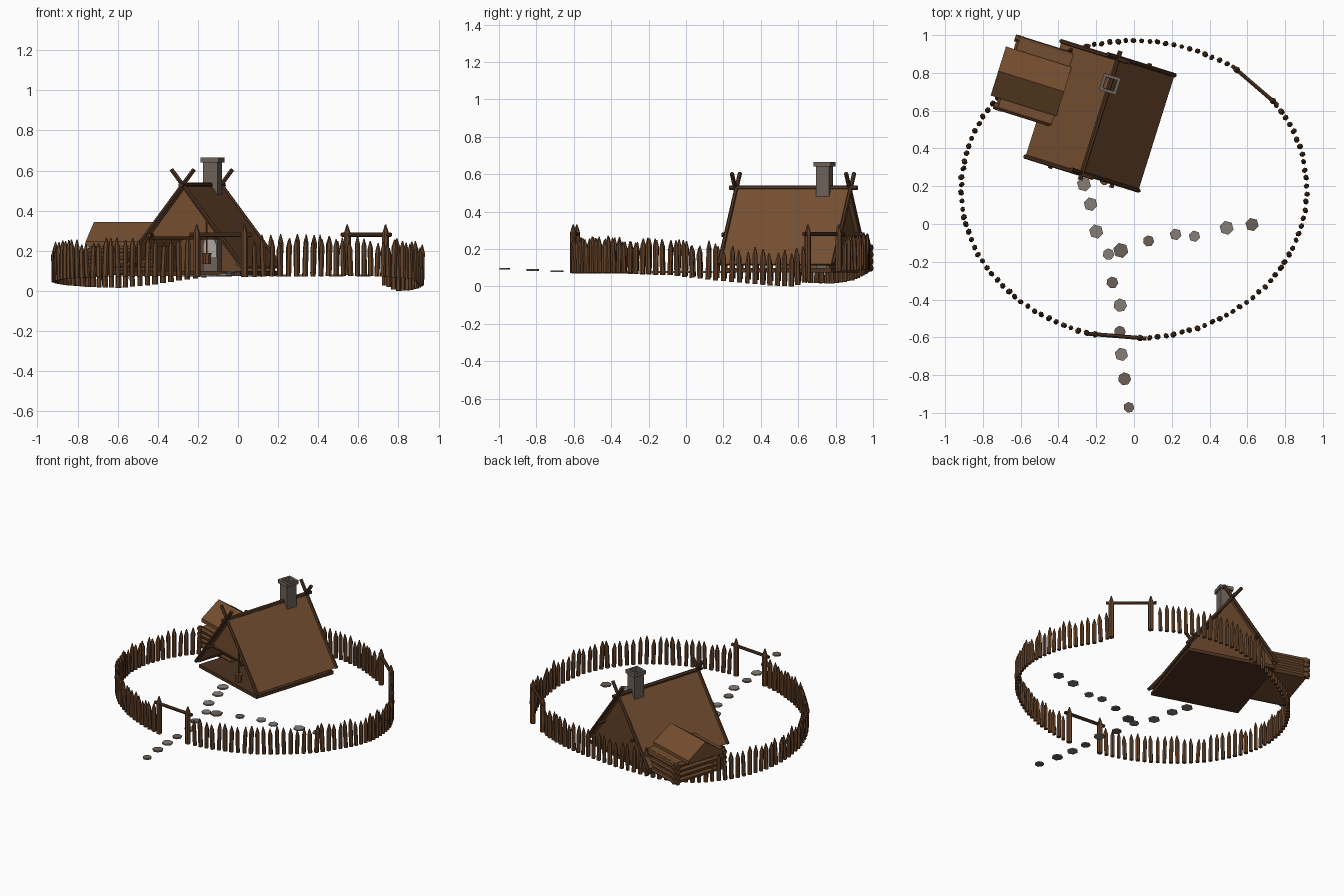
import bpy, bmesh, math, random
from mathutils import Vector, Matrix

if "Cube" in bpy.data.objects:
    bpy.data.objects.remove(bpy.data.objects["Cube"])

random.seed(4)


def material(name, rgb):
    m = bpy.data.materials.new(name)
    m.diffuse_color = (*rgb, 1)
    m.use_nodes = True
    m.node_tree.nodes["Principled BSDF"].inputs["Base Color"].default_value = m.diffuse_color
    return m


ROOF = material("roof wood", (0.175, 0.076, 0.029))
STAKE = material("stake wood", (0.13, 0.056, 0.022))
DARK = material("dark wood", (0.075, 0.033, 0.015))
STONE = material("grey stone", (0.24, 0.205, 0.18))
STONE2 = material("brown stone", (0.15, 0.12, 0.10))
PALE = material("pale ash", (0.42, 0.38, 0.35))

HOUSE = Matrix.Translation((-0.18, 0.572, 0)) @ Matrix.Rotation(math.radians(-17.4), 4, 'Z')
WORLD = Matrix.Identity(4)


def finish(name, bm, mat, frame=WORLD):
    bmesh.ops.recalc_face_normals(bm, faces=bm.faces)
    me = bpy.data.meshes.new(name)
    bm.to_mesh(me)
    bm.free()
    me.materials.append(mat)
    ob = bpy.data.objects.new(name, me)
    ob.matrix_world = frame
    bpy.context.collection.objects.link(ob)
    return ob


def pole(bm, p, q, r, sides=6, tip=0.0):
    """Straight pole from p to q, with an optional sharpened end of length tip."""
    p, q = Vector(p), Vector(q)
    d = (q - p).normalized()
    side = d.orthogonal().normalized()
    other = d.cross(side)
    rings = [(p, r), (q - d * tip, r)] + ([(q, r * 0.2)] if tip else [])
    loops = []
    for c, rad in rings:
        loops.append([bm.verts.new(c + (side * math.cos(a) + other * math.sin(a)) * rad)
                      for a in (2 * math.pi * k / sides for k in range(sides))])
    for a, b in zip(loops, loops[1:]):
        for k in range(sides):
            j = (k + 1) % sides
            bm.faces.new((a[k], a[j], b[j], b[k]))
    bm.faces.new(loops[0])
    bm.faces.new(loops[-1])


def prism(bm, pts, a, b, axis='y'):
    """Extrude a profile (side, height) along local y or x from a to b."""
    put = (lambda s, t, h: (s, t, h)) if axis == 'y' else (lambda s, t, h: (t, s, h))
    A = [bm.verts.new(put(s, a, h)) for s, h in pts]
    B = [bm.verts.new(put(s, b, h)) for s, h in pts]
    bm.faces.new(A)
    bm.faces.new(B)
    n = len(pts)
    for k in range(n):
        bm.faces.new((A[k], A[(k + 1) % n], B[(k + 1) % n], B[k]))


def box(bm, x0, x1, y0, y1, z0, z1):
    prism(bm, [(x0, z0), (x1, z0), (x1, z1), (x0, z1)], y0, y1)


def ring(bm, y, inner, outer, z0, z1):
    """Hollow square of four walls centred on x = 0 and the given y."""
    for s in (-1, 1):
        a, b = sorted((s * inner, s * outer))
        box(bm, a, b, y - outer, y + outer, z0, z1)
        box(bm, -inner, inner, y + a, y + b, z0, z1)


# ---------- palisade on an oval, following uneven ground ----------
GROUND = [(-90, .07), (-45, .075), (-20, .06), (0, .03), (20, .005), (30, 0), (36, .025),
          (53, .08), (75, .09), (90, .085), (105, .06), (118, .03), (130, .015), (145, .02),
          (160, .03), (180, .045), (200, .06), (225, .07), (270, .07)]
RX, RY = 0.915, 0.787


def on_fence(deg):
    t = math.radians(deg)
    deg = (deg + 90) % 360 - 90
    for (a, za), (b, zb) in zip(GROUND, GROUND[1:]):
        if a <= deg <= b:
            z = za + (zb - za) * (deg - a) / (b - a)
    return Vector((RX * math.cos(t), 0.183 + RY * math.sin(t), z))


gates = [(-103, -88), (36.5, 53.5)]
bm = bmesh.new()
deg = -90.0
while deg < 270:
    p = on_fence(deg)
    t = math.radians(deg)
    deg += math.degrees(0.0425 / math.hypot(RX * math.sin(t), RY * math.cos(t)))
    d = (math.degrees(t) + 120) % 360 - 120
    if any(a - 1.5 < d < b + 1.5 for a, b in gates):
        continue
    lean = Vector((random.uniform(-.008, .008), random.uniform(-.008, .008), random.uniform(.165, .198)))
    pole(bm, p, p + lean, random.uniform(.0125, .0155), 6, 0.04)
finish("fence_stakes", bm, STAKE)

# ---------- two gates ----------
for n, (a, b) in enumerate(gates):
    pa, pb = on_fence(a), on_fence(b)
    bm = bmesh.new()
    for p in (pa, pb):
        pole(bm, p, (p.x, p.y, 0.33), 0.018, 7, 0.045)
    finish(f"gate_posts_{n + 1}", bm, STAKE)
    pa.z = pb.z = 0.28
    along = (pb - pa).normalized() * 0.035
    bm = bmesh.new()
    pole(bm, pa - along, pb + along, 0.011)
    finish(f"gate_beam_{n + 1}", bm, DARK)

# ---------- stepping stones: x, y, radius ----------
light = [(-.265, .21, .038), (-.23, .105, .037), (-.2, -.04, .038), (-.135, -.16, .031), (.22, -.055, .032),
         (.32, -.065, .031), (.49, -.02, .038), (-.073, -.43, .036), (-.067, -.69, .036)]
brown = [(-.07, -.14, .041), (.077, -.09, .03), (.625, -.003, .036), (-.115, -.31, .032), (-.075, -.57, .031),
         (-.05, -.82, .035), (-.027, -.971, .029)]
for name, stones, mat in (("light_stones", light, STONE), ("brown_stones", brown, STONE2)):
    bm = bmesh.new()
    for x, y, r in stones:
        z = 0.072 + max(0, -0.6 - y) * 0.05
        pole(bm, (x, y, z), (x, y, z + 0.009), r, random.choice((6, 7)))
    finish(name, bm, mat)

# ---------- main house: floor and steep roof ----------
RIDGE, EAVE, HALF = 0.53, 0.12, 0.312


def slope_z(u):
    return RIDGE - (RIDGE - EAVE) * abs(u) / HALF


bm = bmesh.new()
box(bm, -0.30, 0.30, -0.31, 0.31, 0.075, 0.098)
finish("floor_slab", bm, DARK, HOUSE)

# one thick sheet on each slope
bm = bmesh.new()
for s in (-1, 1):
    prism(bm, [(0, RIDGE), (s * HALF, EAVE), (s * (HALF - .012), EAVE - .008), (0, RIDGE - .022)], -0.315, 0.315)
finish("roof_slopes", bm, ROOF, HOUSE)

# crossed verge poles with horns, ridge beam and purlins
bm = bmesh.new()
for v in (-0.32, 0.32):
    for s in (-1, 1):
        pole(bm, (s * 0.315, v + s * .004, 0.118), (-s * 0.06, v + s * .004, 0.605), 0.0115)
pole(bm, (0, -0.355, 0.528), (0, 0.36, 0.528), 0.013)
for s in (-1, 1):
    pole(bm, (s * 0.17, -0.345, slope_z(.17) - .03), (s * 0.17, 0.345, slope_z(.17) - .03), 0.012)
    pole(bm, (s * 0.288, -0.315, slope_z(.288) - .02), (s * 0.288, 0.315, slope_z(.288) - .02), 0.01)
pole(bm, (-0.18, -0.29, 0.265), (0.18, -0.29, 0.265), 0.01)
finish("roof_poles", bm, DARK, HOUSE)

# gables: closed at the back, upper panel only above the open front
bm = bmesh.new()
top = 0.27
w = HALF * (RIDGE - top) / (RIDGE - EAVE) - 0.014
prism(bm, [(-w, top), (w, top), (0, RIDGE - .02)], -0.295, -0.28)
finish("front_gable_panel", bm, ROOF, HOUSE)
bm = bmesh.new()
prism(bm, [(-0.293, 0.098), (0.293, 0.098), (0.283, 0.13), (0, RIDGE - .02), (-0.283, 0.13)], 0.275, 0.295)
finish("back_gable_wall", bm, STAKE, HOUSE)

# ---------- hollow chimney, running down to an open hearth ----------
C = 0.177
bm = bmesh.new()
ring(bm, C, 0.028, 0.037, 0.098, 0.64)
finish("chimney_stack", bm, STONE2, HOUSE)
bm = bmesh.new()
ring(bm, C, 0.03, 0.047, 0.64, 0.665)
finish("chimney_cap", bm, STONE2, HOUSE)
bm = bmesh.new()
prism(bm, [(-.034, .17), (.034, .17), (.034, .23), (.02, .26), (-.02, .26), (-.034, .23)], C - .044, C - .036)
finish("hearth_plate", bm, PALE, HOUSE)

# hanging pot by the entrance
bm = bmesh.new()
pole(bm, (0.125, -0.318, 0.18), (0.125, -0.318, 0.36), 0.004, 5)
pole(bm, (0.125, -0.318, 0.135), (0.125, -0.318, 0.18), 0.021, 8)
pole(bm, (0.125, -0.318, 0.18), (0.125, -0.318, 0.19), 0.026, 8)
finish("hanging_pot", bm, STAKE, HOUSE)

# ---------- log annex on the left ----------
bm = bmesh.new()
box(bm, -0.525, -0.20, -0.11, 0.26, 0.08, 0.225)
finish("annex_core", bm, ROOF, HOUSE)
bm = bmesh.new()
for i in range(4):
    z = 0.098 + i * 0.036
    for v in (-0.114, 0.26):
        pole(bm, (-0.553, v, z), (-0.20, v, z), 0.0195)
    pole(bm, (-0.524, -0.135, z), (-0.524, 0.28, z), 0.0185)
finish("annex_logs", bm, STAKE, HOUSE)
bm = bmesh.new()
prism(bm, [(-0.07, 0.222), (0.202, 0.222), (0.202, 0.247), (0.066, 0.343), (-0.07, 0.247)], -0.585, -0.22, 'x')
finish("annex_roof", bm, ROOF, HOUSE)
